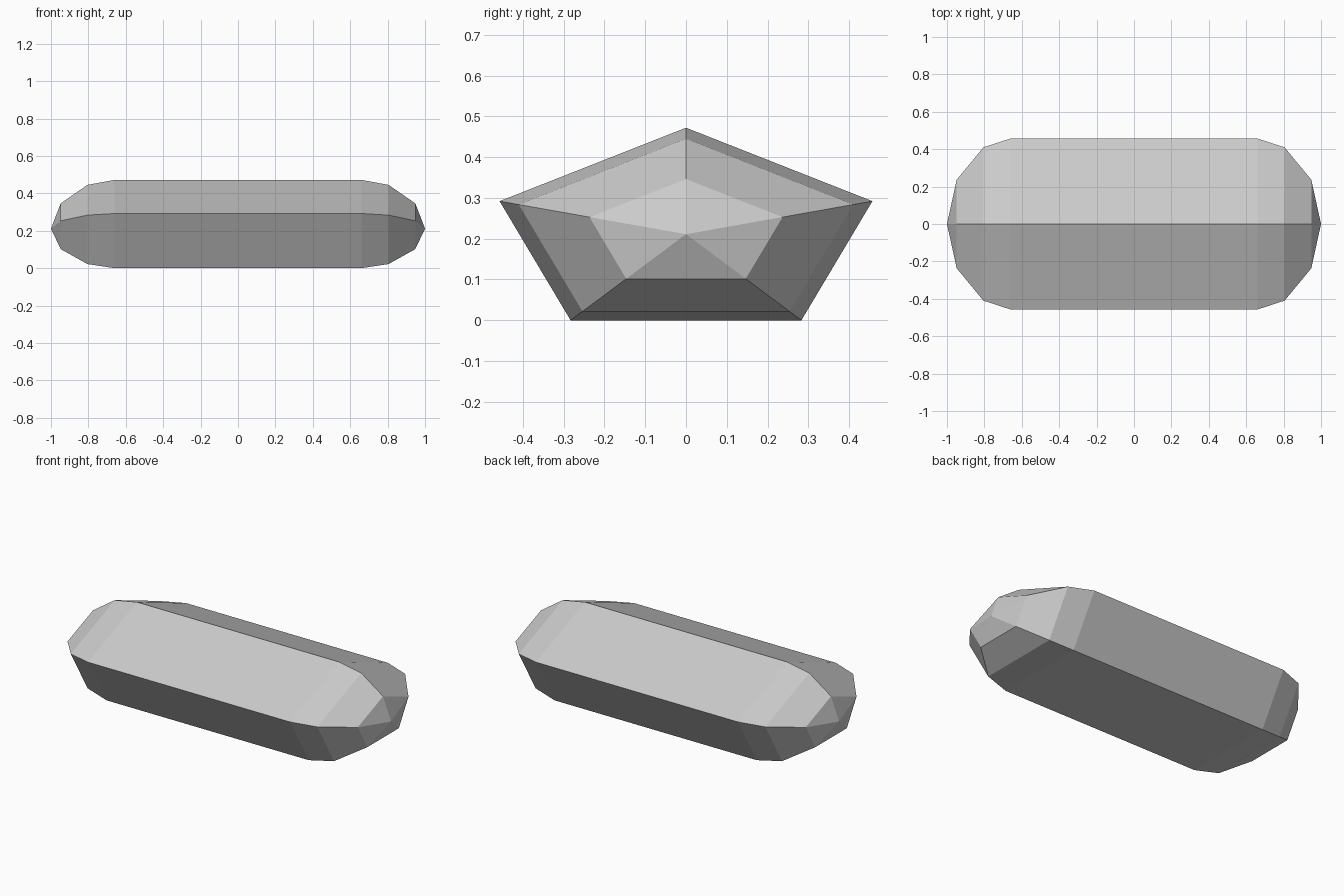
import bpy
import bmesh
from mathutils import Vector

cube = bpy.data.objects.get("Cube")
if cube:
    bpy.data.objects.remove(cube, do_unlink=True)

# Plain grey material
grey = bpy.data.materials.new("light grey")
grey.use_nodes = True
colour = (0.6, 0.6, 0.6, 1)
grey.diffuse_color = colour
grey.node_tree.nodes["Principled BSDF"].inputs["Base Color"].default_value = colour

# Five-sided cross-section around the long axis, as (y, z) offsets
CENTRE_Z = 0.211
SECTION = [(0, 0.261), (-0.457, 0.081), (-0.283, -0.211),
           (0.283, -0.211), (0.457, 0.081)]
# Half of the length as (x, scale); mirrored for the other end
HALF = [(0.66, 1), (0.805, 0.897), (0.948, 0.518)]
stations = [(-x, s) for x, s in reversed(HALF)] + HALF

# Capsule body: rings bridged along the length, closed with pointed ends
bm = bmesh.new()
rings = [[bm.verts.new((x, y * s, CENTRE_Z + z * s)) for y, z in SECTION]
         for x, s in stations]
count = len(SECTION)
for a, b in zip(rings, rings[1:]):
    for i in range(count):
        j = (i + 1) % count
        bm.faces.new((a[i], a[j], b[j], b[i]))
for x, ring in ((-1, rings[0]), (1, rings[-1])):
    tip = bm.verts.new(Vector((x, 0, CENTRE_Z)))
    for i in range(count):
        bm.faces.new((ring[i], ring[(i + 1) % count], tip))
bmesh.ops.recalc_face_normals(bm, faces=bm.faces)

mesh = bpy.data.meshes.new("capsule_body")
bm.to_mesh(mesh)
bm.free()
mesh.materials.append(grey)
body = bpy.data.objects.new("capsule_body", mesh)
bpy.context.collection.objects.link(body)
